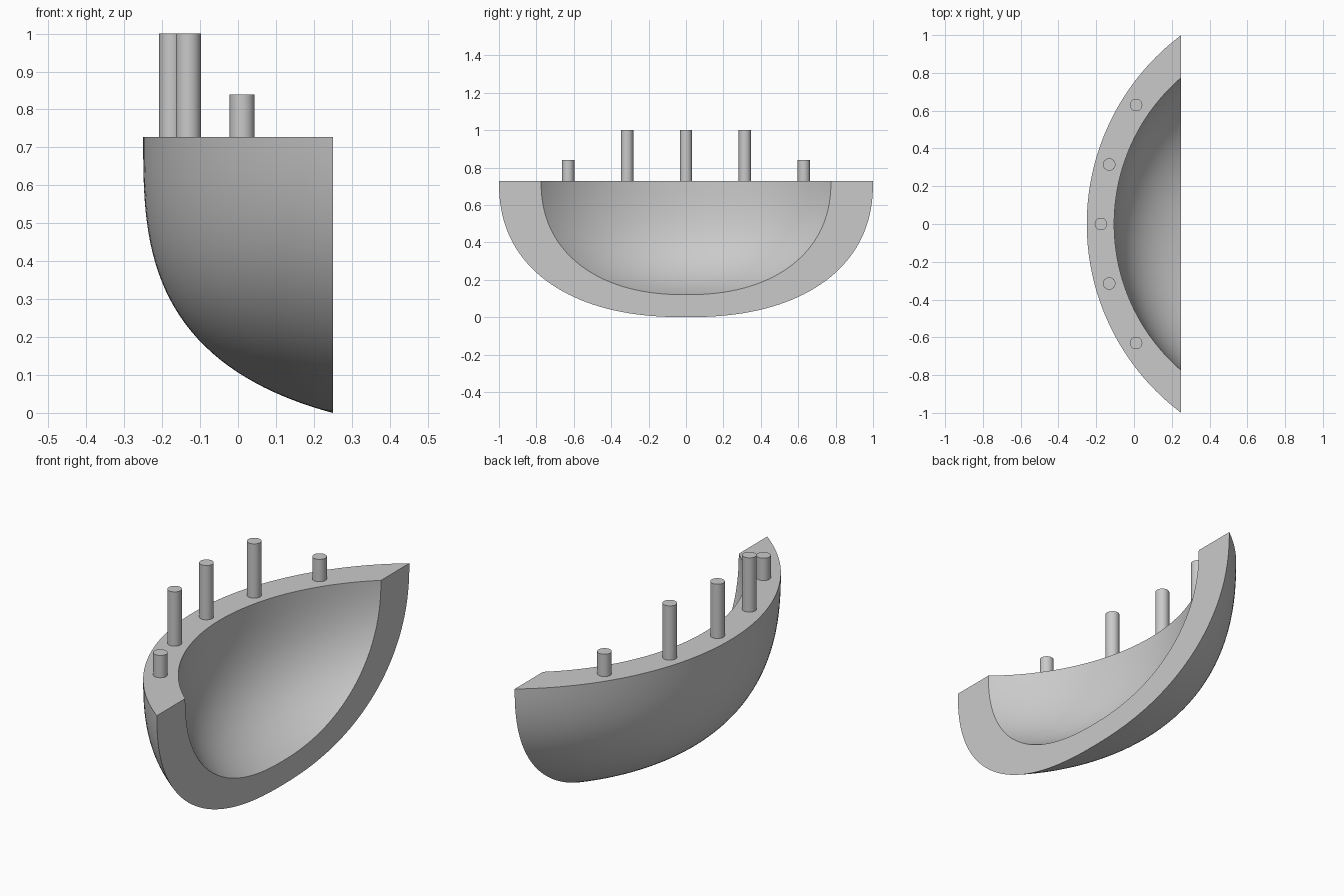
import bpy, bmesh, math

if "Cube" in bpy.data.objects:
    bpy.data.objects.remove(bpy.data.objects["Cube"])

RIM_Z = 0.728     # height of the flat rim
CUT_X = 0.25      # plane of the flat cut face
LEVELS, ARC = 40, 64

grey = bpy.data.materials.new("warm_grey")
grey.diffuse_color = (0.59, 0.59, 0.59, 1)
grey.use_nodes = True
grey.node_tree.nodes["Principled BSDF"].inputs["Base Color"].default_value = grey.diffuse_color


def finish(obj):
    obj.data.materials.append(grey)
    bpy.ops.object.select_all(action='DESELECT')
    obj.select_set(True)
    bpy.context.view_layer.objects.active = obj
    bpy.ops.object.shade_smooth_by_angle(angle=math.radians(35))


def bowl_grid(bm, half_chord, sagitta, depth, n):
    """Stack of circular arcs ending on the cut plane, shrinking to a point at the bottom."""
    radius = (half_chord ** 2 + sagitta ** 2) / (2 * sagitta)
    offset = radius - sagitta
    c = depth / (1 - (offset / radius) ** 3) ** (1 / 3)
    rows = []
    for i in range(LEVELS + 1):
        d = depth * math.sin(math.pi / 2 * i / LEVELS)
        row = []
        if i == LEVELS:
            row = [bm.verts.new((CUT_X, 0, RIM_Z - depth))] * (ARC + 1)
        else:
            h = half_chord * (1 - (d / depth) ** n) ** (1 / n)
            s = radius * (1 - (d / c) ** 3) ** (1 / 3) - offset
            r = (h * h + s * s) / (2 * s)
            a = math.atan2(h, r - s)
            for j in range(ARC + 1):
                p = a * (2 * j / ARC - 1)
                row.append(bm.verts.new((CUT_X - s + r * (1 - math.cos(p)),
                                         r * math.sin(p), RIM_Z - d)))
        rows.append(row)
    return rows


def strip(bm, a, b):
    """Faces between two rows of vertices."""
    for k in range(len(a) - 1):
        quad = list(dict.fromkeys((a[k], a[k + 1], b[k + 1], b[k])))
        bm.faces.new(quad)


# Curved shell: outer wall, inner hollow, flat rim and flat cut face
bm = bmesh.new()
outer = bowl_grid(bm, 1.0, 0.5, RIM_Z, 2.3)
inner = bowl_grid(bm, 0.775, 0.355, 0.608, 2.25)
for grid in (outer, inner):
    for i in range(LEVELS):
        strip(bm, grid[i], grid[i + 1])
strip(bm, outer[0], inner[0])
for end in (0, ARC):
    strip(bm, [row[end] for row in outer], [row[end] for row in inner])
bmesh.ops.recalc_face_normals(bm, faces=bm.faces)
mesh = bpy.data.meshes.new("shell")
bm.to_mesh(mesh)
bm.free()
shell = bpy.data.objects.new("shell", mesh)
bpy.context.collection.objects.link(shell)
finish(shell)

# Round pegs standing along the rim
pegs = [("centre_peg", -0.175, 0, 1.0)]
for side, sign in (("front", -1), ("back", 1)):
    pegs.append((side + "_tall_peg", -0.131, sign * 0.315, 1.0))
    pegs.append((side + "_short_peg", 0.011, sign * 0.63, 0.84))
for name, x, y, top in pegs:
    base = RIM_Z - 0.01
    bpy.ops.mesh.primitive_cylinder_add(vertices=32, radius=0.033, depth=top - base,
                                        location=(x, y, (top + base) / 2))
    peg = bpy.context.object
    peg.name = name
    finish(peg)
